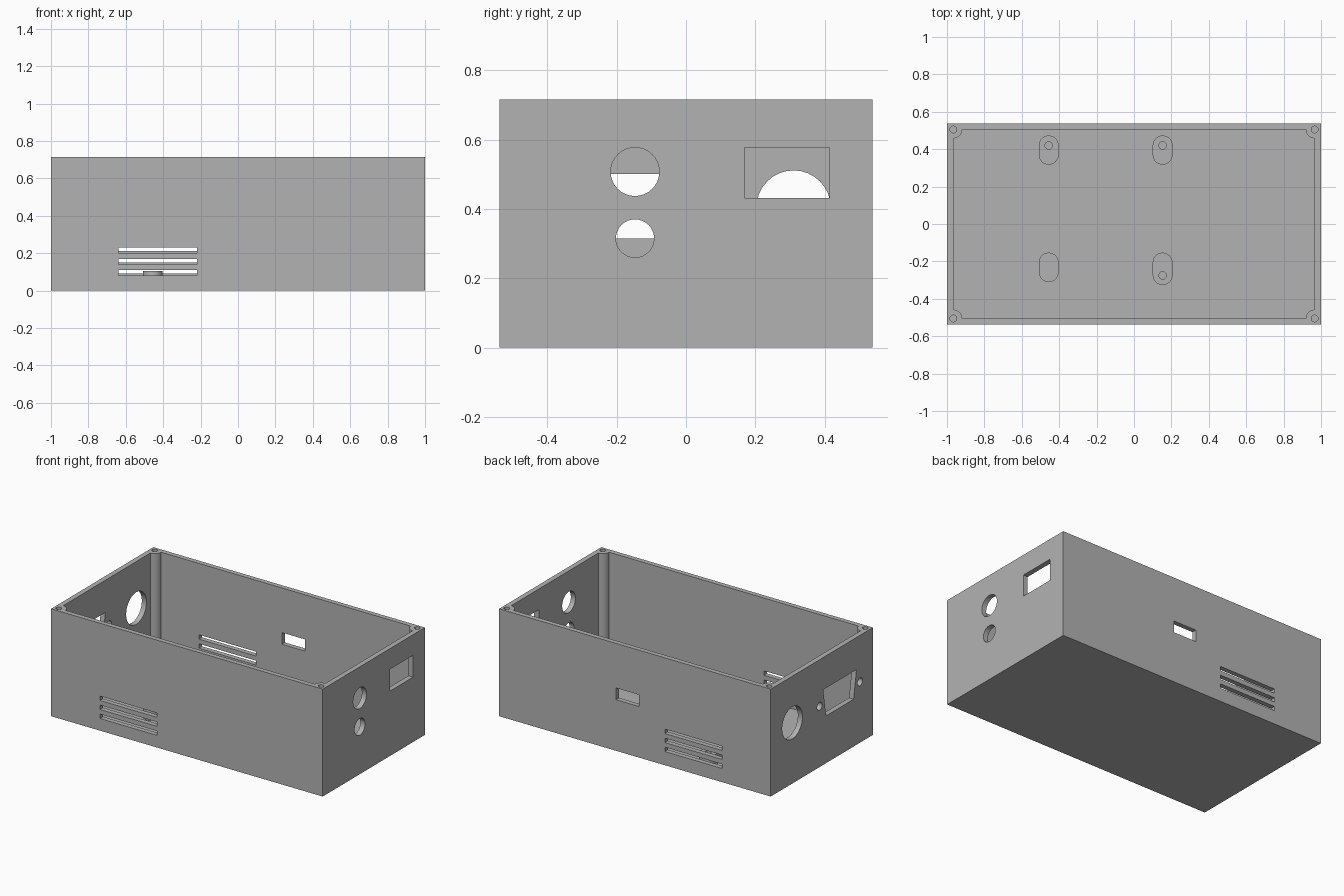
import bpy, bmesh
from math import pi, cos, sin

if "Cube" in bpy.data.objects:
    bpy.data.objects.remove(bpy.data.objects["Cube"])

grey = bpy.data.materials.new("light grey")
grey.use_nodes = True
grey.diffuse_color = (0.45, 0.45, 0.45, 1)
grey.node_tree.nodes["Principled BSDF"].inputs["Base Color"].default_value = (0.45, 0.45, 0.45, 1)

LENGTH, DEPTH, HEIGHT = 1.0, 0.537, 0.715      # half length, half depth, full height
CX, CY = 0.966, 0.505                          # inner wall faces and lid screw centres
FLOOR = 0.034


def rect(u0, u1, v0, v1):
    return [(u0, v0), (u1, v0), (u1, v1), (u0, v1)]


def arc(u, v, r, start=0, end=2 * pi, n=32):
    return [(u + r * cos(start + (end - start) * i / n),
             v + r * sin(start + (end - start) * i / n)) for i in range(n + 1)]


def circle(u, v, r):
    return arc(u, v, r)[:-1]


def stadium(u, v0, v1, r):
    return arc(u, v1 - r, r, 0, pi, 16) + arc(u, v0 + r, r, pi, 2 * pi, 16)


def prism(bm, profile, axis, lo, hi):
    """Extrude a closed 2D profile along an axis from lo to hi."""
    place = {"x": lambda u, v, d: (d, u, v),
             "y": lambda u, v, d: (u, d, v),
             "z": lambda u, v, d: (u, v, d)}[axis]
    a = [bm.verts.new(place(u, v, lo)) for u, v in profile]
    b = [bm.verts.new(place(u, v, hi)) for u, v in profile]
    faces = [bm.faces.new(a), bm.faces.new(b)]
    for i in range(len(a)):
        j = (i + 1) % len(a)
        faces.append(bm.faces.new((a[i], a[j], b[j], b[i])))
    bmesh.ops.recalc_face_normals(bm, faces=faces)


def solid(name, prisms):
    bm = bmesh.new()
    for p in prisms:
        prism(bm, *p)
    mesh = bpy.data.meshes.new(name)
    bm.to_mesh(mesh)
    bm.free()
    mesh.materials.append(grey)
    obj = bpy.data.objects.new(name, mesh)
    bpy.context.collection.objects.link(obj)
    return obj


def select(obj):
    bpy.ops.object.select_all(action='DESELECT')
    obj.select_set(True)
    bpy.context.view_layer.objects.active = obj


def cut(obj, prisms):
    cutter = solid("cutter", prisms)
    cutter.hide_render = True
    mod = obj.modifiers.new("cut", 'BOOLEAN')
    mod.operation, mod.solver, mod.object = 'DIFFERENCE', 'EXACT', cutter
    select(obj)
    bpy.ops.object.modifier_apply(modifier=mod.name)
    bpy.data.objects.remove(cutter)


def finish(obj):
    select(obj)
    bpy.ops.object.shade_smooth_by_angle(angle=pi / 6)


# Open-topped case; the cavity leaves a quarter-round screw post in each corner
case = solid("case", [(rect(-LENGTH, LENGTH, -DEPTH, DEPTH), "z", 0, HEIGHT)])
cavity = []
for sx, sy, start in ((1, 1, 1.5), (-1, 1, 0), (-1, -1, 0.5), (1, -1, 1)):
    cavity += arc(sx * CX, sy * CY, 0.047, start * pi, (start - 0.5) * pi, 10)
cut(case, [(cavity, "z", FLOOR, HEIGHT + 0.1)])

openings = []
# Lid screw holes
for sx in (-1, 1):
    for sy in (-1, 1):
        openings.append((circle(sx * CX, sy * CY, 0.018), "z", HEIGHT - 0.25, HEIGHT + 0.1))

# Left end: two round holes and a rectangular port
left = ("x", 0.9, 1.1)
openings += [(circle(-0.147, 0.507, 0.07), *left),
             (circle(-0.147, 0.315, 0.055), *left),
             (rect(0.168, 0.413, 0.432, 0.577), *left)]

# Right end: large round hole, tapered socket and its two fixing holes
right = ("x", -1.1, -0.9)
MID = -0.19
openings += [(circle(0.31, 0.404, 0.107), *right),
             ([(MID - 0.145, 0.315), (MID + 0.145, 0.315),
               (MID + 0.175, 0.5), (MID - 0.175, 0.5)], *right)]
openings += [(circle(MID + s * 0.213, 0.405, 0.026), *right) for s in (-1, 1)]

# Vent slots in front and back walls, and the back port
for i in range(3):
    z = 0.081 + 0.06 * i
    openings.append((rect(-0.64, -0.22, z, z + 0.029), "y", -0.6, -0.45))
    openings.append((rect(-0.64, -0.22, z + 0.01, z + 0.039), "y", 0.45, 0.6))
openings.append((rect(-0.03, 0.14, 0.34, 0.418), "y", 0.45, 0.6))
cut(case, openings)
finish(case)

# Circuit board standoffs, three of them with a blind screw hole
for name, x, y0, y1, hole in (("back_right", -0.456, 0.317, 0.473, 0.42),
                              ("back_left", 0.153, 0.317, 0.473, 0.42),
                              ("front_right", -0.456, -0.31, -0.153, None),
                              ("front_left", 0.153, -0.326, -0.153, -0.275)):
    post = solid("standoff_" + name, [(stadium(x, y0, y1, 0.053), "z", FLOOR - 0.01, 0.105)])
    if hole is not None:
        cut(post, [(circle(x, hole, 0.02), "z", FLOOR, 0.2)])
    finish(post)
